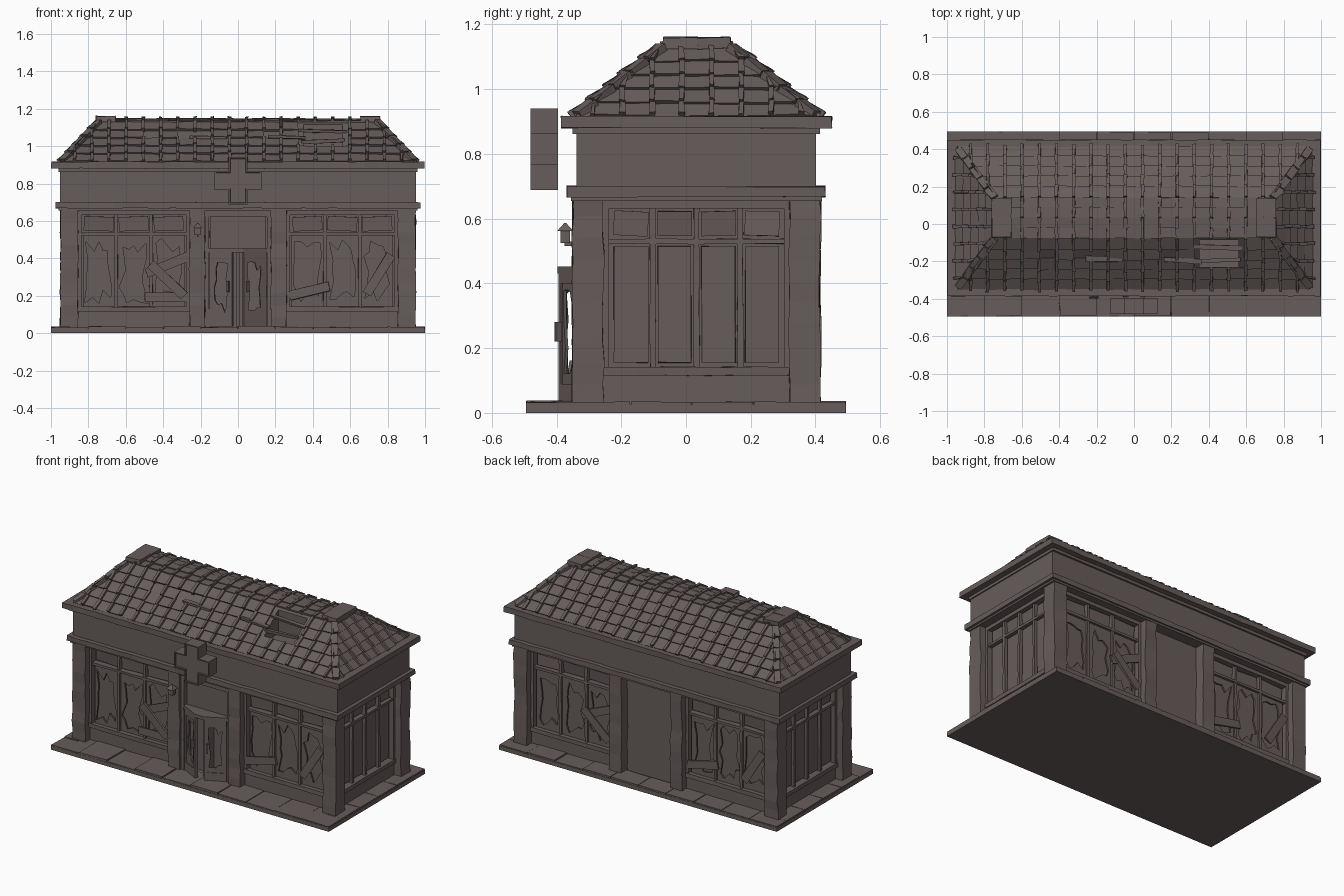
import bpy, bmesh, math, random
from mathutils import Vector, Matrix

if "Cube" in bpy.data.objects:
    bpy.data.objects.remove(bpy.data.objects["Cube"])

random.seed(7)
R = random.uniform
T = Matrix.Translation
mat = bpy.data.materials.new("weathered_brown_grey")
mat.diffuse_color = (0.135, 0.109, 0.105, 1)
mat.use_nodes = True
mat.node_tree.nodes["Principled BSDF"].inputs["Base Color"].default_value = mat.diffuse_color

def finish(bm, name):
    bmesh.ops.recalc_face_normals(bm, faces=bm.faces[:])
    me = bpy.data.meshes.new(name)
    bm.to_mesh(me)
    bm.free()
    me.materials.append(mat)
    ob = bpy.data.objects.new(name, me)
    bpy.context.collection.objects.link(ob)
    return ob

def loft(bm, rings, closed=False):
    """Skin a row of point rings; cap the ends, or join last to first if closed."""
    vr = [[bm.verts.new(p) for p in ring] for ring in rings]
    for a, b in zip(vr, vr[1:] + (vr[:1] if closed else [])):
        for i in range(len(a)):
            j = (i + 1) % len(a)
            bm.faces.new((a[i], a[j], b[j], b[i]))
    if not closed:
        bm.faces.new(vr[0])
        bm.faces.new(vr[-1])

def add_box(bm, x0, x1, y0, y1, z0, z1, M=Matrix(), cuts=0, jit=0.0):
    """Box by limits, optionally split along its longest side and worn."""
    lo, d = Vector((x0, y0, z0)), Vector((x1 - x0, y1 - y0, z1 - z0))
    ax = max(range(3), key=lambda i: abs(d[i]))
    b, c = (ax + 1) % 3, (ax + 2) % 3
    rings = []
    for k in range(cuts + 2):
        rings.append([])
        for s, t in ((0, 0), (1, 0), (1, 1), (0, 1)):
            p = lo + Vector((R(-jit, jit), R(-jit, jit), R(-jit, jit)))
            p[ax] += d[ax] * k / (cuts + 1)
            p[b] += d[b] * s
            p[c] += d[c] * t
            rings[-1].append(M @ p)
    loft(bm, rings)

def add_beam(bm, p, q, w, h, jit=0.003, M=Matrix()):
    p, q = Vector(p), Vector(q)
    rot = (q - p).to_track_quat('Y', 'Z').to_matrix().to_4x4()
    L = (q - p).length / 2
    add_box(bm, -w / 2, w / 2, -L, L, -h / 2, h / 2, M @ T((p + q) / 2) @ rot, 0, jit)

def part(name, *limits, **k):
    bm = bmesh.new()
    add_box(bm, *limits, **k)
    return finish(bm, name)

# pavement with loose slabs
part("pavement_base", -1, 1, -0.495, 0.495, 0, 0.026)
bm = bmesh.new()
for i in range(10):
    x = -1 + i * 0.2
    add_box(bm, x + .002, x + .198, -0.493, -0.30, 0.01, 0.034 + R(-.005, .004), jit=0.002)
    add_box(bm, x + .002, x + .198, 0.36, 0.493, 0.01, 0.034 + R(-.003, .003), jit=0.001)
for s in (-1, 1):
    for j in range(4):
        add_box(bm, s * .998, s * .90, j * .19 - .36, j * .19 - .174, 0.01, 0.034, jit=0.001)
finish(bm, "pavement_slabs")

# walls and cornices
part("inner_walls", -0.865, 0.865, -0.265, 0.33, 0.02, 0.68)
part("upper_wall", -0.953, 0.953, -0.338, 0.402, 0.69, 0.885)
part("upper_wall_moulding", -0.96, 0.96, -0.35, 0.414, 0.862, 0.885)
part("lower_cornice", -0.975, 0.975, -0.367, 0.43, 0.667, 0.70, cuts=24, jit=0.002)
part("lower_cornice_trim", -0.96, 0.96, -0.355, 0.42, 0.655, 0.67)
part("roof_cornice", -0.998, 0.998, -0.385, 0.45, 0.88, 0.916, cuts=24, jit=0.002)
part("back_panel", -0.18, 0.18, 0.32, 0.35, 0.02, 0.67)
bm = bmesh.new()
for x0, x1 in ((-.95, -.855), (-.26, -.176), (.176, .26), (.855, .95)):
    for y0, y1 in ((-.35, -.255), (.32, .415)):
        add_box(bm, x0, x1, y0, y1, 0.02, 0.67, cuts=9, jit=0.004)
finish(bm, "pillars")

# windows: local x along the wall, local y inward, z up
def broken_pane(bm, x0, x1, z0, z1, M):
    cor = [Vector(p) for p in ((x0, z0), (x1, z0), (x1, z1), (x0, z1))]
    outer = [cor[i].lerp(cor[(i + 1) % 4], k / 4) for i in range(4) for k in range(4)]
    inner = [((cor[0] + cor[2]) / 2).lerp(p, R(0.5, 0.92)) for p in outer]
    loft(bm, [[M @ Vector((p.x, d, p.y)) for p in pts] for pts, d in
              ((outer, .032), (inner, .032), (inner, .042), (outer, .042))], True)

def window(name, M, w, cols, planks=()):
    bm, h, cw = bmesh.new(), w / 2, (w - .04) / cols
    box = lambda *a, **k: add_box(bm, *a, M=M, **k)
    box(-h, h, .02, .07, .02, .115)
    box(-h, h, .005, .07, .115, .142, cuts=5, jit=.0015)
    box(-h, h, .012, .07, .632, .67)
    box(-h, h, .018, .07, .522, .538, cuts=5, jit=.0015)
    for s in (-1, 1):
        box(s * h, s * (h - .02), .012, .07, .14, .64)
    for i in range(cols):
        a = -h + .02 + i * cw
        if i:
            box(a - .009, a + .009, .02, .07, .14, .635, cuts=5, jit=.0015)
        a, b = a + .009, a + cw - .009
        tilt = T(((a + b) / 2, .04, .585)) @ Matrix.Rotation(R(-.06, .06), 4, 'Y') \
            @ Matrix.Rotation(R(-.15, .15), 4, 'X')
        add_box(bm, -cw / 2 + .014, cw / 2 - .014, -.004, .004, -.038, .038, M=M @ tilt)
        if planks:
            broken_pane(bm, a, b, .142, .522, M)
        else:
            box(a + .006, b - .006, .034, .06, .155, .515, jit=.002)
    finish(bm, name)
    bm = bmesh.new()
    for k, (xa, za, xb, zb) in enumerate(planks):
        d = .012 - .012 * (k % 2)
        add_beam(bm, (xa, d, za), (xb, d + .004, zb), .012, .05, .003, M)
    if planks:
        finish(bm, name + "_planks")
    else:
        bm.free()

side = lambda x, y, deg: T((x, y, 0)) @ Matrix.Rotation(math.radians(deg), 4, 'Z')
pl_a = ((.07, .32, .29, .41), (.09, .37, .27, .2), (.06, .19, .29, .19))
pl_b = ((-.28, .2, -.07, .25), (.13, .21, .26, .42))
window("front_left_window", side(-.558, -.32, 0), .60, 3, pl_a)
window("front_right_window", side(.558, -.32, 0), .60, 3, pl_b)
window("back_left_window", side(-.558, .385, 180), .60, 3, pl_b)
window("back_right_window", side(.558, .385, 180), .60, 3, pl_a[:2])
window("right_window", side(.92, .0325, 90), .58, 4)
window("left_window", side(-.92, .0325, -90), .58, 4)

# entrance: frame, canopy and two doors folded outward
bm = bmesh.new()
for s in (-1, 1):
    add_box(bm, s * .176, s * .155, -.335, -.25, .02, .64, cuts=5, jit=.002)
add_box(bm, -.176, .176, -.335, -.25, .62, .67)
add_box(bm, -.176, .176, -.335, -.25, .43, .45)
add_box(bm, -.15, .15, -.31, -.25, .45, .62)
add_box(bm, -.012, .012, -.345, -.25, .035, .43)
finish(bm, "door_frame")
bm = bmesh.new()
plan = ((-.165, -.30), (-.165, -.33), (-.03, -.397), (.03, -.397), (.165, -.33), (.165, -.30))
loft(bm, [[(x, y, z) for x, y in plan] for z in (.43, .452)])
finish(bm, "door_canopy")
for s, nm in ((-1, "left_door"), (1, "right_door")):
    bm = bmesh.new()
    M = side(s * .148, -.325, s * 26.6)
    for a, b, y0, y1, z0, z1 in ((0, .02, -.01, .01, .035, .43), (.115, .135, -.01, .01, .035, .43),
                                 (0, .135, -.01, .01, .035, .09), (0, .135, -.01, .01, .40, .43),
                                 (.11, .12, -.03, -.01, .22, .28)):
        add_box(bm, -s * a, -s * b, y0, y1, z0, z1, M=M)
    broken_pane(bm, -s * .067 - .05, -s * .067 + .05, .09, .40, M @ T((0, -.037, 0)))
    finish(bm, nm)

# wall lantern
bm = bmesh.new()
add_box(bm, -.232, -.198, -.388, -.358, .525, .562)
add_box(bm, -.22, -.21, -.375, -.34, .515, .53)
bmesh.ops.create_cone(bm, cap_ends=True, segments=4, radius1=.036, radius2=.004, depth=.025,
                      matrix=T((-.215, -.373, .574)) @ Matrix.Rotation(math.pi / 4, 4, 'Z'))
finish(bm, "wall_lantern")

# cross-shaped sign with a raised rim
bm = bmesh.new()
a, b = .05, .126
pts = [(a, b), (a, a), (b, a), (b, -a), (a, -a), (a, -b)]
pts += [(-x, -z) for x, z in pts]
loft(bm, [[(x, y, z + .815) for x, z in pts] for y in (-.48, -.395)])
bmesh.ops.recalc_face_normals(bm, faces=bm.faces[:])
for th, dp in ((.01, 0), (.003, -.008)):
    bmesh.ops.inset_individual(bm, faces=[f for f in bm.faces if len(f.verts) == 12], thickness=th, depth=dp)
finish(bm, "cross_sign")

# roof deck with a hole cut in the front slope
X0, X1, Z0, Z1 = .942, .742, .912, 1.125
eave = [Vector(p) for p in ((-X0, -.338, Z0), (X0, -.338, Z0), (X0, .404, Z0), (-X0, .404, Z0))]
top = [Vector(p) for p in ((-X1, -.072, Z1), (X1, -.072, Z1), (X1, .138, Z1), (-X1, .138, Z1))]
bm = bmesh.new()
loft(bm, [eave, top])
deck = finish(bm, "roof_deck")
cutter = part("roof_hole_cutter", .35, .56, -.235, -.085, .96, 1.3)
cutter.hide_render = True
mod = deck.modifiers.new("hole", 'BOOLEAN')
mod.operation, mod.object = 'DIFFERENCE', cutter
bm = bmesh.new()
add_beam(bm, (.32, -.12, 1.085), (.58, -.13, 1.075), .022, .018)
add_beam(bm, (.34, -.20, 1.02), (.57, -.19, 1.03), .02, .018)
add_beam(bm, (.16, -.19, 1.05), (.36, -.20, 1.045), .025, .015)
add_beam(bm, (-.26, -.185, 1.05), (-.06, -.19, 1.045), .03, .015)
finish(bm, "broken_rafters")

# tiles in stepped rows, trimmed to the hips, with a rib on each joint
def tiles(name, A, B, C, D, rows, lift, missing=lambda x, t: False, sp=.092):
    bm, u, W = bmesh.new(), (B - A).normalized(), (B - A).length
    n, l = u.cross(D - A).normalized(), (D - A).dot(u)
    up = (D - A) - u * l
    def slab(xa, xb, t0, t1, h0, h1, r=.003):
        q = [(min(max(x, l * t), W - l * t), t) for x, t in ((xa, t0), (xb, t0), (xb, t1), (xa, t1))]
        if min(q[1][0] - q[0][0], q[2][0] - q[3][0] + .004) > .003:
            base = [A + u * x + up * t for x, t in q]
            loft(bm, [[p - n * .004 for p in base], [p + n * (h + R(-r, r)) + u * R(-r, r)
                                                     for p, h in zip(base, (h0, h0, h1, h1))]])
    cols = math.ceil(W / sp)
    for r in range(rows):
        t0, t1 = r / rows, (r + 1) / rows
        for c in range(cols):
            x = W / 2 + (c - cols / 2) * sp
            if not missing((A + u * (x + sp / 2)).x, (t0 + t1) / 2):
                slab(x, x + sp, t0 - R(0, .025), t1, lift * .8, lift * .25)
                slab(x - .008, x + .008, t0 - R(0, .04), t1, lift * 1.6, lift)
    finish(bm, name)

gone = lambda x, t: (.32 < x < .59 and .4 < t) or (-.5 < x < .3 and .5 < t < .9 and R(0, 1) < .5)
for i, nm in enumerate(("front", "right", "back", "left")):
    j = (i + 1) % 4
    tiles(nm + "_roof_tiles", eave[i], eave[j], top[j], top[i], 5, .018, *([gone] if i == 0 else []))
ridge = [Vector((-X1, .035, 1.145)), Vector((X1, .035, 1.145))]
tiles("front_ridge_tiles", top[0], top[1], ridge[1], ridge[0], 2, .013)
tiles("back_ridge_tiles", top[2], top[3], ridge[0], ridge[1], 2, .013)

# hip beams and ridge end caps
bm = bmesh.new()
for a, b in zip(eave, top):
    for k in range(5):
        add_beam(bm, a.lerp(b, k / 5 + .02), a.lerp(b, (k + 1) / 5), .04, .035)
for s in (-1, 1):
    for y0, y1 in ((-.072, .035), (.033, .137)):
        add_box(bm, s * .76, s * .655, y0, y1, 1.125, 1.16, jit=.003)
finish(bm, "hip_tiles_and_end_caps")
